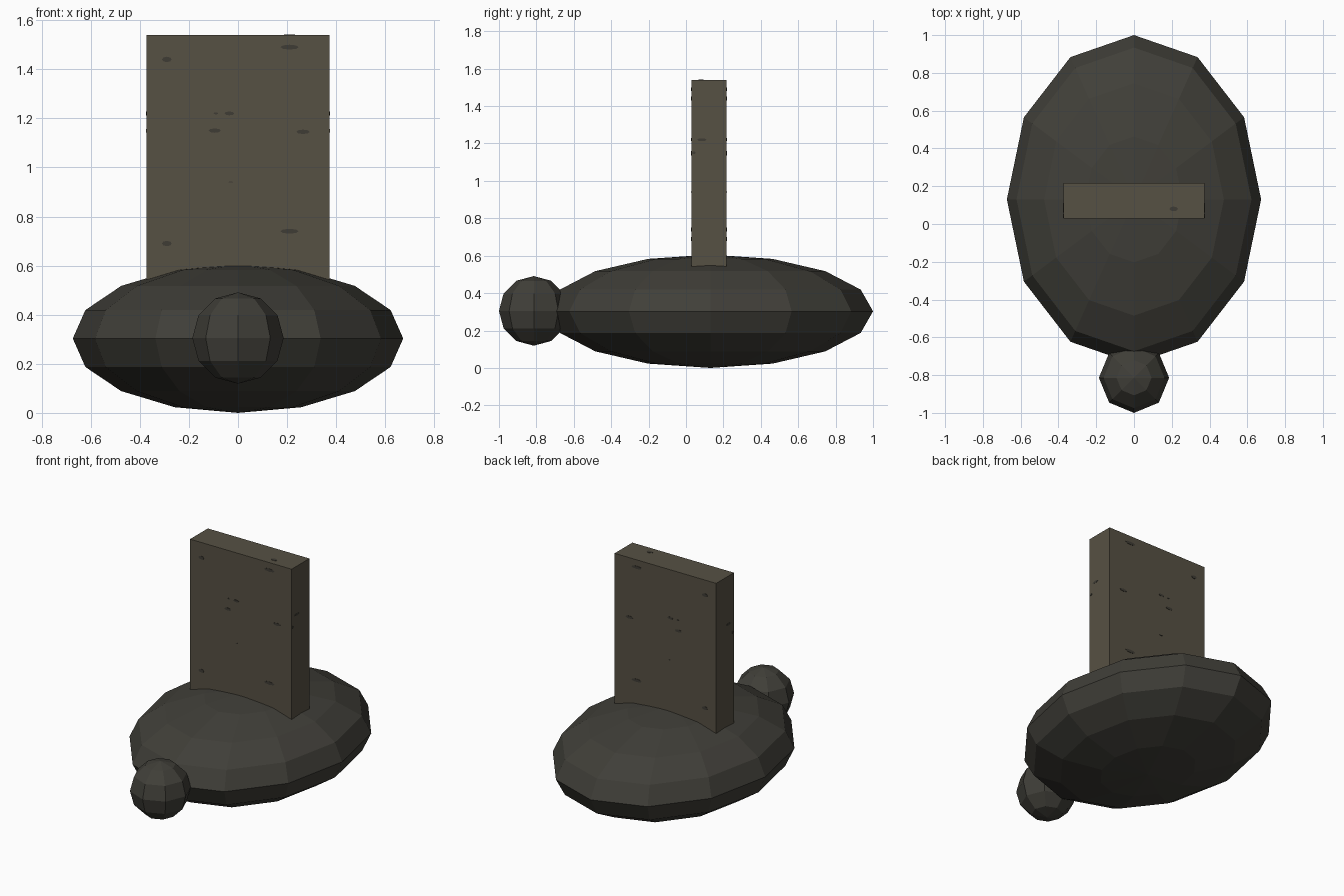
import bpy
import math
from mathutils import Matrix, Vector

cube = bpy.data.objects.get("Cube")
if cube:
    bpy.data.objects.remove(cube, do_unlink=True)


def make_material(name, rgb):
    mat = bpy.data.materials.new(name)
    mat.use_nodes = True
    mat.diffuse_color = (*rgb, 1)
    mat.node_tree.nodes["Principled BSDF"].inputs["Base Color"].default_value = (*rgb, 1)
    return mat


dark_olive = make_material("dark olive", (0.051, 0.049, 0.040))
dull_brown = make_material("dull brown", (0.094, 0.082, 0.057))
dark_speck = make_material("dark speck", (0.049, 0.045, 0.035))


def finish(name, mat):
    obj = bpy.context.object
    obj.name = obj.data.name = name
    obj.data.materials.append(mat)
    return obj


def ellipsoid(name, centre, radii, segments, rings):
    bpy.ops.mesh.primitive_uv_sphere_add(segments=segments, ring_count=rings, location=centre)
    obj = finish(name, dark_olive)
    obj.scale = radii


def speck(name, centre, normal, width, height):
    """Thin oval plate lying on a slab face, wide along the face's horizontal."""
    n = Vector(normal)
    across = Vector((0, 1, 0)) if n.x else Vector((1, 0, 0))
    along = n.cross(across)
    bpy.ops.mesh.primitive_cylinder_add(vertices=8, radius=0.5, depth=0.004)
    obj = finish(name, dark_speck)
    turn = Matrix((across, along, n)).transposed().to_4x4()
    obj.matrix_world = Matrix.Translation(centre) @ turn @ Matrix.Diagonal((width, height, 1, 1))


# Low rounded body and small round head
ellipsoid("body", (0, 0.13, 0.303), (0.673, 0.87, 0.303), 12, 8)
ellipsoid("head", (0, -0.814, 0.305), (0.186, 0.186, 0.186), 8, 6)

# Upright slab standing in the body
half_x, half_y, mid_y, base, top = 0.373, 0.093, 0.123, 0.3, 1.54
bpy.ops.mesh.primitive_cube_add(size=1, location=(0, mid_y, (base + top) / 2))
slab = finish("slab", dull_brown)
slab.scale = (half_x * 2, half_y * 2, top - base)

# Specks on the broad faces: x, z, width, height
broad_specks = [
    (-0.29, 1.44, 0.04, 0.022), (0.21, 1.49, 0.075, 0.02),
    (-0.035, 1.22, 0.04, 0.016), (-0.09, 1.22, 0.02, 0.008),
    (-0.095, 1.15, 0.05, 0.018), (0.265, 1.145, 0.055, 0.018),
    (-0.03, 0.94, 0.02, 0.005),
    (-0.29, 0.69, 0.04, 0.022), (0.21, 0.74, 0.075, 0.02),
]
for side, label in ((-1, "front"), (1, "back")):
    for x, z, w, h in broad_specks:
        speck(label + "_speck", (x, mid_y + side * half_y, z), (0, side, 0), w, h)

# Specks on the narrow faces and the top
for side, label in ((-1, "right"), (1, "left")):
    speck(label + "_speck", (side * half_x, 0.085, 1.22), (side, 0, 0), 0.05, 0.015)
    speck(label + "_speck", (side * half_x, 0.042, 1.15), (side, 0, 0), 0.02, 0.015)
speck("top_speck", (0.21, 0.08, top), (0, 0, 1), 0.045, 0.025)
